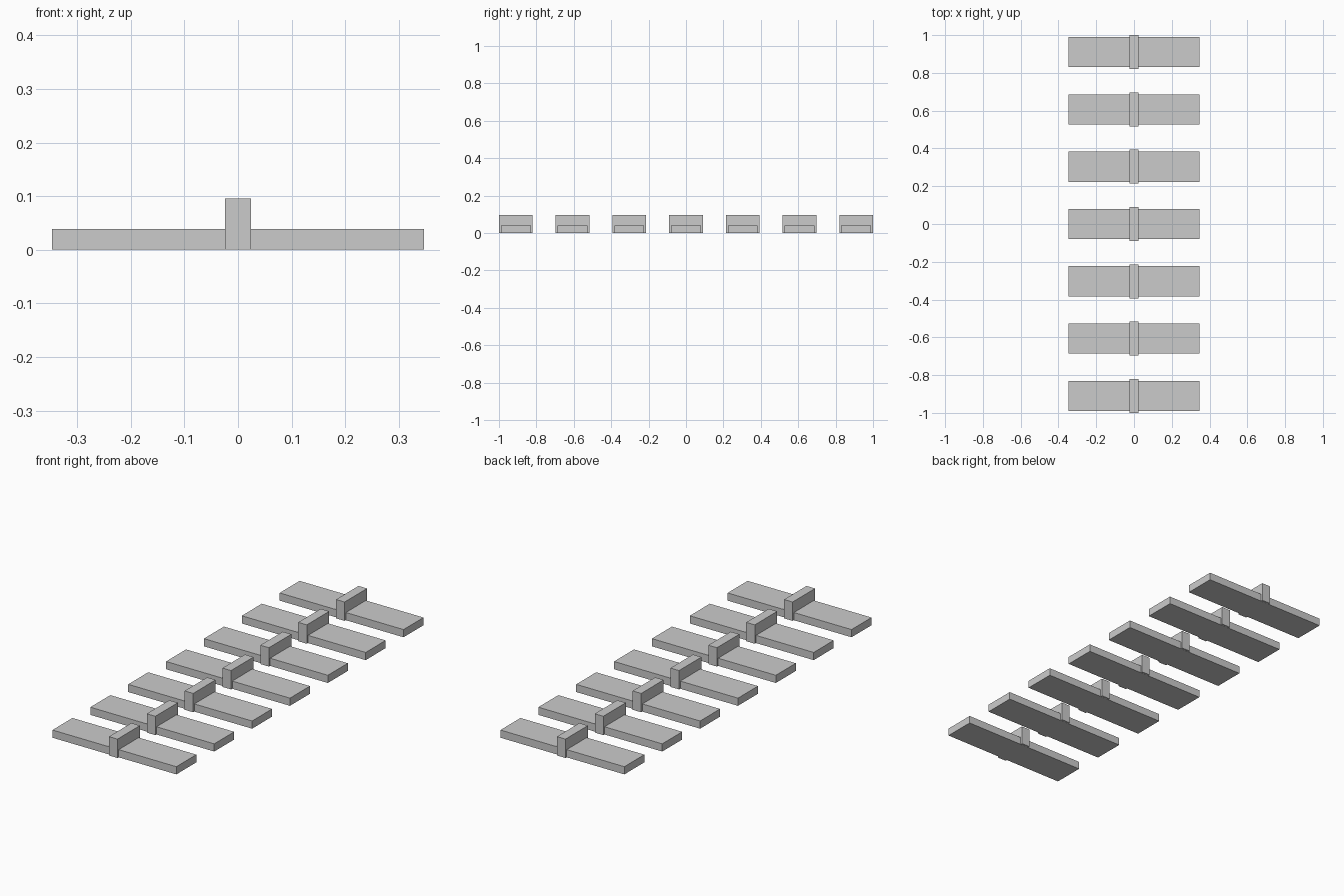
import bpy

if "Cube" in bpy.data.objects:
    bpy.data.objects.remove(bpy.data.objects["Cube"])

COUNT = 7
PITCH = 1.82 / 6


def box(name, size, y, z_bottom):
    bpy.ops.mesh.primitive_cube_add(size=1, location=(0, y, z_bottom + size[2] / 2))
    obj = bpy.context.object
    obj.name = name
    obj.scale = size
    bpy.ops.object.transform_apply(location=False, rotation=False, scale=True)
    return obj


for i in range(COUNT):
    y = (i - (COUNT - 1) / 2) * PITCH
    # flat cross plank
    box(f"plank_{i + 1}", (0.695, 0.16, 0.039), y, 0)
    # narrow raised centre block, slightly longer than the plank is wide
    box(f"centre_block_{i + 1}", (0.048, 0.18, 0.0955), y, 0.0005)
